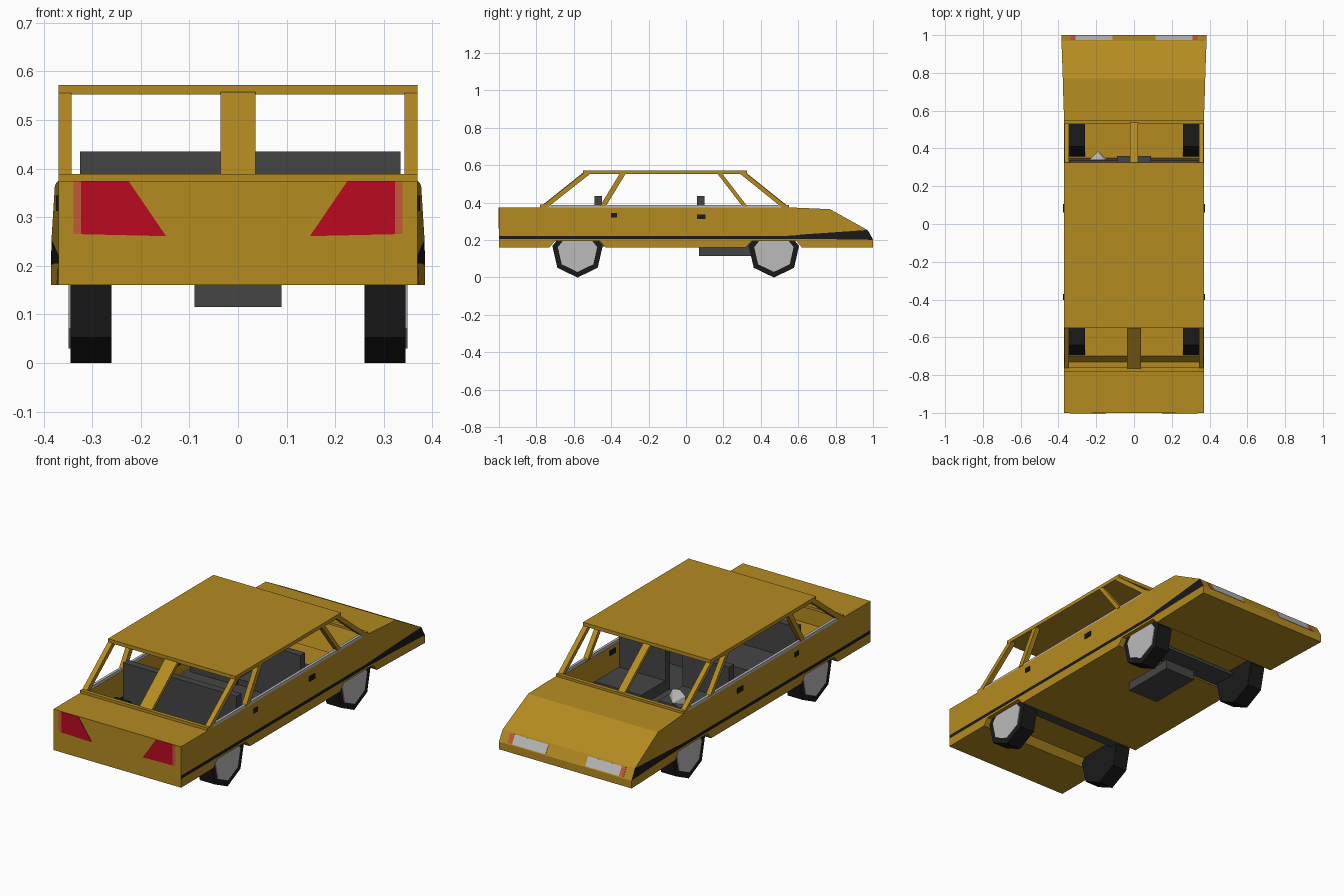
import bpy, bmesh, math
from mathutils import Vector

if "Cube" in bpy.data.objects:
    bpy.data.objects.remove(bpy.data.objects["Cube"])


def material(name, r, g, b):
    m = bpy.data.materials.new(name)
    m.diffuse_color = (r, g, b, 1)
    m.use_nodes = True
    m.node_tree.nodes["Principled BSDF"].inputs["Base Color"].default_value = m.diffuse_color
    return m


GOLD = material("gold paint", 0.46, 0.26, 0.015)
BLACK = material("black", 0.01, 0.01, 0.01)
DARK = material("dark trim", 0.06, 0.06, 0.06)
SILVER = material("silver", 0.5, 0.5, 0.5)
RED = material("red lens", 0.5, 0.003, 0.015)
ORANGE = material("orange lens", 0.55, 0.1, 0.04)


def finish(name, bm, *mats):
    bmesh.ops.recalc_face_normals(bm, faces=bm.faces)
    mesh = bpy.data.meshes.new(name)
    bm.to_mesh(mesh)
    bm.free()
    for m in mats:
        mesh.materials.append(m)
    ob = bpy.data.objects.new(name, mesh)
    bpy.context.collection.objects.link(ob)
    return ob


def extrude(name, points, vec, mat):
    """Solid made by sweeping a flat outline along a vector."""
    bm = bmesh.new()
    a = [bm.verts.new(p) for p in points]
    b = [bm.verts.new(Vector(p) + Vector(vec)) for p in points]
    bm.faces.new(a)
    bm.faces.new(b)
    for i in range(len(a)):
        j = (i + 1) % len(a)
        bm.faces.new((a[i], a[j], b[j], b[i]))
    return finish(name, bm, mat)


def box(name, x0, x1, y0, y1, z0, z1, mat):
    return extrude(name, [(x0, y0, z0), (x1, y0, z0), (x1, y1, z0), (x0, y1, z0)],
                   (0, 0, z1 - z0), mat)


def strut(name, a, b, hx, hy, mat=GOLD):
    """Leaning bar with a horizontal rectangular section."""
    x, y, z = a
    pts = [(x - hx, y - hy, z), (x + hx, y - hy, z), (x + hx, y + hy, z), (x - hx, y + hy, z)]
    return extrude(name, pts, Vector(b) - Vector(a), mat)


# Body shell: stations of (y, half width, bottom, stripe low, stripe high, top)
stations = [
    (-1.0, .37, .16, .205, .223, .375), (-.78, .37, .16, .205, .223, .375),
    (-.73, .37, .16, .205, .223, .375), (-.70, .37, .195, .205, .223, .375),
    (-.46, .37, .195, .205, .223, .375), (-.43, .37, .16, .205, .223, .375),
    (.32, .37, .16, .205, .223, .375), (.35, .37, .195, .205, .223, .375),
    (.545, .37, .195, .205, .223, .375), (.59, .371, .195, .205, .226, .373),
    (.62, .373, .16, .205, .230, .372), (.77, .377, .16, .205, .240, .365),
    (.97, .384, .16, .202, .254, .254), (1.0, .385, .16, .20, .20, .20)]
bm = bmesh.new()
rows = []
for y, w, *zs in stations:
    rows.append([[bm.verts.new((s * w, y, z)) for z in zs] for s in (-1, 1)])
for i in range(len(rows) - 1):
    p, q = rows[i], rows[i + 1]
    for s in (0, 1):
        for k in range(3):
            f = bm.faces.new((p[s][k], q[s][k], q[s][k + 1], p[s][k + 1]))
            f.material_index = 1 if k == 1 else 0
    bm.faces.new((p[0][0], q[0][0], q[1][0], p[1][0]))
    if not 1 <= i <= 7:          # the cabin stays open on top
        bm.faces.new((p[0][3], q[0][3], q[1][3], p[1][3]))
for end in (rows[0], rows[-1]):
    for k in range(3):
        bm.faces.new((end[0][k], end[1][k], end[1][k + 1], end[0][k + 1]))
bmesh.ops.remove_doubles(bm, verts=bm.verts, dist=0.0005)
finish("body_shell", bm, GOLD, BLACK)

# Roof, window frames and centre pillars
box("roof", -.37, .37, -.55, .325, .553, .572, GOLD)
box("rear_window_frame", -.37, .37, -.78, -.76, .375, .389, GOLD)
box("windscreen_frame", -.37, .37, .53, .55, .375, .387, GOLD)
strut("rear_centre_pillar", (0, -.765, .378), (0, -.54, .558), .036, .014)
strut("front_centre_pillar", (0, .535, .378), (0, .31, .558), .02, .014)

# Wheel outline: seven sides, one corner on the ground
def heptagon(x, y, r):
    return [(x, y + r * math.sin(a), .138 - r * math.cos(a))
            for a in (i * math.tau / 7 for i in range(7))]


for s, side in ((-1, "left"), (1, "right")):
    # Pillars and window sill
    x = .356 * s
    strut(side + "_rear_corner_pillar", (x, -.76, .375), (x, -.53, .556), .013, .02)
    strut(side + "_rear_door_pillar", (x, -.445, .38), (x, -.338, .556), .013, .016)
    strut(side + "_front_door_pillar", (x, .315, .38), (x, .18, .556), .013, .013)
    strut(side + "_windscreen_pillar", (x, .53, .375), (x, .305, .556), .013, .018)
    box(side + "_window_sill", .352 * s, .366 * s, -.76, .53, .37, .387, SILVER)
    # Wheels
    for y, end in ((-.58, "rear"), (.47, "front")):
        extrude(f"{end}_{side}_tyre", heptagon(.26 * s, y, .138), (.085 * s, 0, 0), BLACK)
        extrude(f"{end}_{side}_hubcap", heptagon(.34 * s, y, .108), (.009 * s, 0, 0), SILVER)
    # Door handles
    box(side + "_rear_handle", .365 * s, .375 * s, -.402, -.37, .322, .345, BLACK)
    box(side + "_front_handle", .365 * s, .375 * s, .06, .105, .313, .338, BLACK)
    # Tail lights
    extrude(side + "_tail_light",
            [(.225 * s, -1.002, .374), (.323 * s, -1.002, .374),
             (.323 * s, -1.002, .265), (.148 * s, -1.002, .261)], (0, .006, 0), RED)
    extrude(side + "_rear_indicator",
            [(.323 * s, -1.002, .374), (.339 * s, -1.002, .374),
             (.339 * s, -1.002, .265), (.323 * s, -1.002, .265)], (0, .006, 0), ORANGE)
    # Headlights lie on the slanted nose
    for name, x0, x1, m in (("headlight", .115, .31, SILVER), ("front_indicator", .31, .336, ORANGE)):
        extrude(f"{side}_{name}", [(x0 * s, .975, .248), (x1 * s, .975, .248),
                                   (x1 * s, .999, .205), (x0 * s, .999, .205)],
                (0, -.006, -.003), m)
    # Front seats
    x0, x1 = .05 * s, .32 * s
    box(side + "_front_seat_back", x0, x1, .06, .10, .18, .435, DARK)
    box(side + "_front_seat_cushion", x0, x1, .10, .30, .18, .265, DARK)

# Rear bench, floor and drivetrain box
box("rear_seat_back", -.325, .335, -.49, -.45, .18, .435, DARK)
box("rear_seat_cushion", -.325, .335, -.45, -.22, .18, .265, DARK)
box("cabin_floor", -.34, .34, -.49, .455, .165, .18, DARK)
box("drivetrain_box", -.09, .09, .07, .36, .115, .21, DARK)

# Steering wheel: shallow faceted cone
bm = bmesh.new()
tip = bm.verts.new((-.19, .385, .32))
rim = [bm.verts.new((-.19 + .05 * math.cos(a), .34, .33 + .05 * math.sin(a)))
       for a in (i * math.tau / 7 for i in range(7))]
bm.faces.new(rim)
for i in range(7):
    bm.faces.new((rim[i], rim[(i + 1) % 7], tip))
finish("steering_wheel", bm, SILVER)
